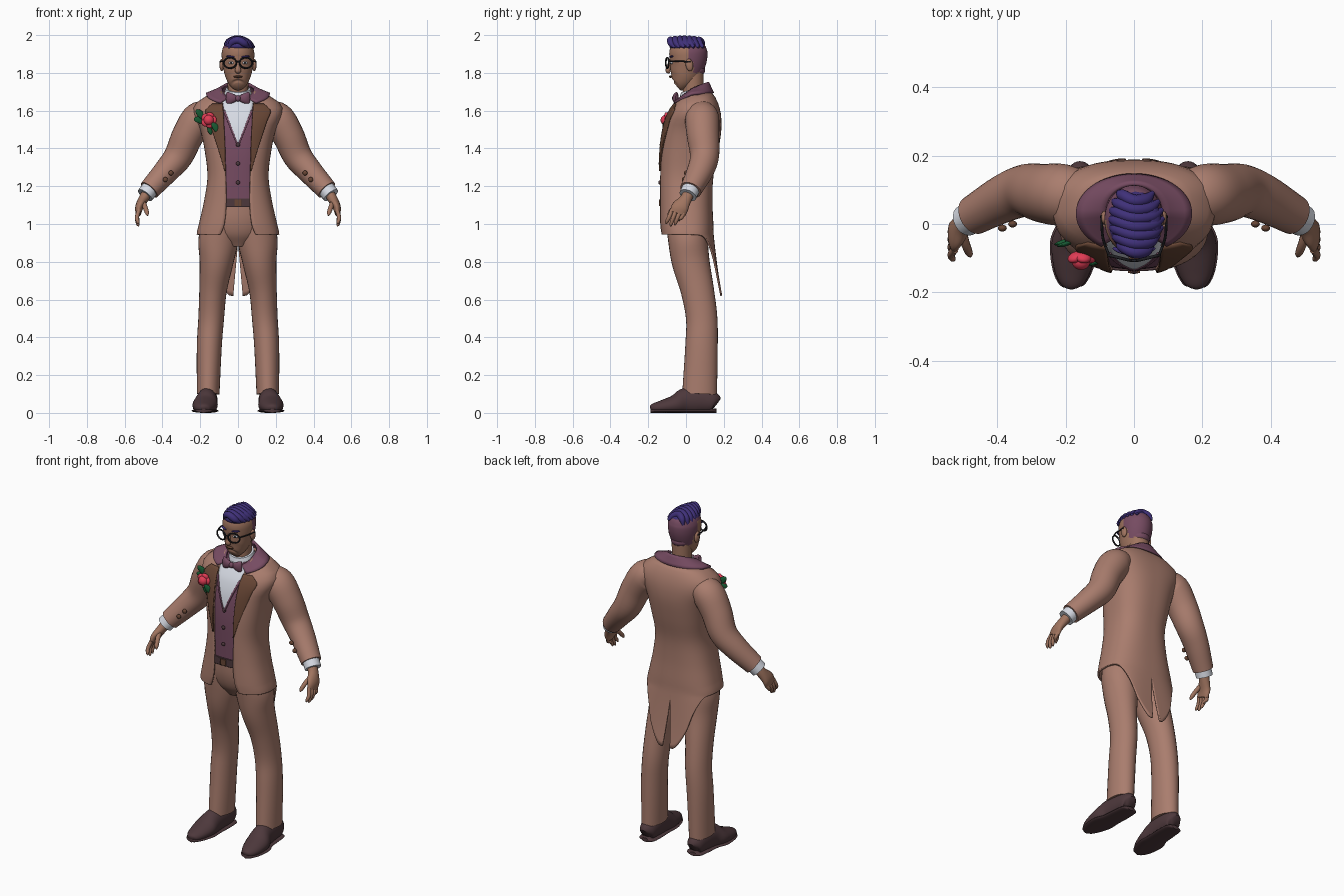
import bpy, bmesh
from math import sin, cos, pi, asin, radians
from mathutils import Vector, Matrix, Euler

if "Cube" in bpy.data.objects:
    bpy.data.objects.remove(bpy.data.objects["Cube"])


def material(name, *rgb):
    m = bpy.data.materials.new(name)
    m.use_nodes = True
    m.diffuse_color = (*rgb, 1)
    b = m.node_tree.nodes["Principled BSDF"]
    b.inputs["Base Color"].default_value = (*rgb, 1)
    b.inputs["Roughness"].default_value = 0.8
    return m


TAN = material("tan cloth", .40, .205, .155)
SKIN = material("skin", .35, .175, .115)
MAUVE = material("mauve", .18, .07, .12)
INDIGO = material("indigo hair", .05, .03, .19)
BROWN = material("brown satin", .14, .062, .036)
SHOE = material("dark leather", .075, .04, .045)
WHITE = material("white linen", .68, .71, .78)
RED = material("rose red", .75, .045, .09)
GREEN = material("leaf green", .01, .11, .035)
BLACK = material("black", .014, .014, .017)


def finish(name, bm, mats, mirror=False, thick=0, rule=None):
    """Turn a bmesh into a smooth object, optionally mirrored and thickened."""
    bmesh.ops.recalc_face_normals(bm, faces=bm.faces)
    if rule:
        for f in bm.faces:
            f.material_index = rule(f.calc_center_median())
    me = bpy.data.meshes.new(name)
    bm.to_mesh(me)
    bm.free()
    for m in mats:
        me.materials.append(m)
    ob = bpy.data.objects.new(name, me)
    bpy.context.collection.objects.link(ob)
    bpy.ops.object.select_all(action="DESELECT")
    bpy.context.view_layer.objects.active = ob
    ob.select_set(True)
    bpy.ops.object.shade_smooth_by_angle(angle=radians(45))
    if mirror:
        ob.modifiers.new("mirror", "MIRROR").merge_threshold = .0005
    if thick:
        s = ob.modifiers.new("thickness", "SOLIDIFY")
        s.thickness, s.offset = thick, 0
    return ob


def at(table, t):
    """Smooth lookup in rows of (key, values...) with rising keys."""
    t = min(max(t, table[0][0]), table[-1][0])
    i = max(k for k in range(len(table) - 1) if table[k][0] <= t)
    p, q = table[i], table[i + 1]
    o, r = table[max(i - 1, 0)], table[min(i + 2, len(table) - 1)]
    h = q[0] - p[0]
    s = (t - p[0]) / h
    out = []
    for k in range(1, len(p)):
        m0, m1 = h * (q[k] - o[k]) / (q[0] - o[0]), h * (r[k] - p[k]) / (r[0] - p[0])
        out.append((2*s**3 - 3*s*s + 1)*p[k] + (s**3 - 2*s*s + s)*m0
                   + (3*s*s - 2*s**3)*q[k] + (s**3 - s*s)*m1)
    return out


def skin_rows(rows, closed=False, caps=False):
    bm = bmesh.new()
    vs = [[bm.verts.new(p) for p in row] for row in rows]
    n = len(vs[0])
    for a, b in zip(vs, vs[1:]):
        for k in range(n if closed else n - 1):
            j = (k + 1) % n
            bm.faces.new((a[k], a[j], b[j], b[k]))
    if caps:
        bm.faces.new(vs[0])
        bm.faces.new(vs[-1])
    return bm


def tube(name, pts, mat, ref=(0, 1, 0), n=20, steps=5, mirror=False,
         floor=None, tilt=0, rule=None, mats=None, caps=True):
    """Loft ellipses along a smooth path of (x, y, z, half side, half ref)."""
    table = [(i, *p) for i, p in enumerate(pts)]
    count = (len(pts) - 1) * steps
    path = [at(table, i / steps) for i in range(count + 1)]
    rows = []
    for i, p in enumerate(path):
        c = Vector(p[:3])
        t = (Vector(path[min(i + 1, count)][:3]) - Vector(path[max(i - 1, 0)][:3])).normalized()
        side = t.cross(Vector(ref)).normalized()
        up = side.cross(t)
        row = [c + side * p[3] * cos(2*pi*k/n) + up * p[4] * sin(2*pi*k/n) for k in range(n)]
        for v in row:
            v.z += tilt * (v.y - c.y)
            if floor is not None:
                v.z = max(v.z, floor)
        rows.append(row)
    return finish(name, skin_rows(rows, True, caps), mats or [mat], mirror, 0, rule)


def ball(name, loc, size, mat, rot=(0, 0, 0), mirror=False):
    bm = bmesh.new()
    bmesh.ops.create_uvsphere(bm, u_segments=20, v_segments=12, radius=1)
    bm.transform(Matrix.LocRotScale(Vector(loc), Euler(rot), Vector(size)))
    return finish(name, bm, [mat], mirror)


# Coat body by height: half width, front y, back y
TORSO = [(.6, .20, -.10, .19), (.75, .21, -.12, .165), (.94, .214, -.13, .142),
         (1.0, .202, -.135, .14), (1.12, .175, -.136, .135), (1.25, .157, -.137, .14),
         (1.38, .17, -.134, .165), (1.5, .195, -.118, .182), (1.58, .23, -.092, .18),
         (1.63, .225, -.062, .168), (1.67, .17, -.03, .15), (1.70, .12, -.0, .125)]
# Hem height by angle from the middle of the back
HEM = [(0, .62), (.05, .625), (.3, .72), (.6, .83), (1.0, .915), (1.3, .94), (3.2, .945)]
OPENING = [(.92, .11), (.95, .09), (1.0, .072), (1.1, .062), (1.3, .066), (1.55, .076), (1.7, .085)]


def power(z):
    return 2.6 + 1.4 * min(max((.94 - z) / .2, 0), 1)


def torso_point(th, z, inset=0):
    rx, yf, yb = at(TORSO, z)
    e = 2 / power(z)
    s, c = sin(th), cos(th)
    sx = abs(s) ** e * (1 if s >= 0 else -1)
    cy = abs(c) ** e * (1 if c >= 0 else -1)
    return Vector(((rx - inset) * sx, (yf + yb) / 2 - ((yb - yf) / 2 - inset) * cy, z))


def front_y(x, z):
    rx, yf, yb = at(TORSO, z)
    p = power(z)
    return (yf + yb) / 2 - (yb - yf) / 2 * max(1 - abs(x / rx) ** p, 0) ** (1 / p)


def angle_for(x, z):
    return asin(min(x / at(TORSO, z)[0], 1) ** (power(z) / 2))


# Tailcoat, open at the front with a split tail
rows = []
for j in range(40):
    row = []
    for k in range(49):
        u = 1 - (1 - k / 48) ** 1.6
        low = at(HEM, pi * (1 - u))[0]
        z = 1.7 - .7 * j / 24 if j <= 24 else 1 - (1 - low) * (j - 24) / 15
        start = angle_for(at(OPENING, z)[0], z)
        end = pi - angle_for(max(.9 - z, 0) * .09, z)
        p = torso_point(start + (end - start) * u, z)
        p.x = 0 if abs(p.x) < 1e-5 else p.x
        row.append(p)
    rows.append(row)
finish("tailcoat", skin_rows(rows), [TAN], True, .01)

# Waistcoat body under the coat
rows = [[torso_point(2*pi*k/48, 1.11 + .57*j/24, .005) for k in range(48)] for j in range(25)]
finish("waistcoat", skin_rows(rows, True, True), [MAUVE])


def strip(name, edges, off, mat, thick, mirror=False):
    """Plate following the chest between two edges given as (z, x0, x1)."""
    rows = []
    for j in range(25):
        z = edges[0][0] + (edges[-1][0] - edges[0][0]) * j / 24
        a, b = at(edges, z)
        rows.append([(a + (b-a)*k/10, front_y(a + (b-a)*k/10, z) - off, z) for k in range(11)])
    return finish(name, skin_rows(rows), [mat], mirror, thick)


strip("shirt_front", [(1.43, -.002, .002), (1.52, -.042, .042), (1.6, -.073, .073), (1.67, -.085, .085)],
      .0, WHITE, .006)
strip("lapel", [(1.28, .065, .07), (1.4, .068, .105), (1.55, .075, .155), (1.6, .078, .172),
                (1.635, .082, .135)], .009, BROWN, .008, True)
strip("waistcoat_edge", [(1.42, -.001, .007), (1.52, .037, .047), (1.6, .068, .08)], .003, MAUVE, .008, True)
strip("belt", [(1.09, -.09, .09), (1.135, -.09, .09)], -.004, SHOE, .012)
strip("belt_buckle", [(1.095, -.018, .018), (1.13, -.018, .018)], .004, BROWN, .008)
for z in (1.22, 1.32, 1.42):
    ball("waistcoat_button", (0, front_y(0, z) - .002, z), (.011, .007, .011), SHOE)

# Turned-down coat collar around the neck
rows = []
for j in range(5):
    s = j / 4
    row = []
    for k in range(25):
        th = .6 + (pi - .6) * k / 24
        f, b = max(cos(th), 0), max(-cos(th), 0)
        inner = Vector((.083 * sin(th), .035 - .08 * cos(th), 1.715 - .06 * f + .035 * b))
        outer = Vector((.168 * sin(th), .03 - .112 * cos(th), 1.688 - .055 * f + .004 * b))
        p = inner.lerp(outer, s)
        p.x = 0 if k == 24 else p.x
        row.append(p)
    rows.append(row)
finish("coat_collar", skin_rows(rows), [MAUVE], True, .014)

# Sleeves, cuffs and hands
tube("sleeve", [(.14, .085, 1.585, .06, .07), (.205, .085, 1.56, .088, .09), (.265, .09, 1.47, .084, .086),
                (.315, .098, 1.36, .077, .077), (.38, .075, 1.28, .067, .07),
                (.47, .025, 1.18, .056, .058)], TAN, n=28, mirror=True)
tube("shirt_cuff", [(.455, .033, 1.2, .046, .048), (.492, .01, 1.152, .046, .047)], WHITE, mirror=True)
tube("palm", [(.475, .02, 1.175, .027, .03), (.502, -.002, 1.13, .026, .032), (.522, -.03, 1.09, .022, .045),
              (.528, -.045, 1.055, .015, .042)], SKIN, mirror=True)
for name, y, tip in (("index", -.078, 1.0), ("middle", -.055, .988), ("ring", -.032, .993), ("little", -.011, 1.015)):
    tube(name + "_finger", [(.524, y + .004, 1.075, .011, .012), (.535, y - .012, 1.035, .011, .011),
                            (.53, y - .024, tip + .012, .009, .009), (.526, y - .026, tip, .003, .003)],
         SKIN, n=10, steps=3, mirror=True)
tube("thumb", [(.505, -.02, 1.12, .014, .016), (.492, -.06, 1.09, .013, .013), (.482, -.085, 1.06, .011, .011),
               (.478, -.094, 1.045, .004, .004)], SKIN, n=10, steps=3, mirror=True)
for x, y, z in ((.355, .0, 1.27), (.385, -.012, 1.235)):
    ball("sleeve_button", (x, y, z), (.013, .01, .013), BROWN, mirror=True)

# Trousers and shoes
tube("trouser_leg", [(.158, .072, .10, .06, .092), (.152, .082, .35, .066, .086), (.142, .083, .5, .068, .083),
                     (.132, .06, .65, .073, .088), (.114, .025, .8, .09, .1), (.104, .01, .92, .105, .105),
                     (.09, .0, 1.05, .08, .11)], TAN, n=28, mirror=True)
tube("trouser_seat", [(0, .005, .88, .06, .06), (0, .005, .94, .14, .1), (0, .0, 1.02, .17, .12),
                      (0, .0, 1.11, .16, .126)], TAN, n=32)
LAST = [(.158, .162, .045, .02, .025), (.158, .145, .055, .045, .055), (.16, .08, .065, .052, .07),
        (.165, 0, .06, .055, .072), (.174, -.06, .042, .067, .052), (.18, -.13, .03, .055, .036),
        (.182, -.175, .024, .034, .024), (.182, -.188, .02, .01, .01)]
tube("shoe", LAST, SHOE, ref=(0, 0, 1), mirror=True, floor=.004)
tube("shoe_sole", [(x, y, .011, a + .005, .011) for x, y, z, a, b in LAST], SHOE, ref=(0, 0, 1), mirror=True)

# Neck, shirt collar and bow tie
tube("neck", [(0, .035, 1.62, .056, .056), (0, .038, 1.72, .055, .055), (0, .036, 1.82, .058, .058)], SKIN)
tube("shirt_collar", [(0, .035, 1.62, .082, .078), (0, .036, 1.68, .074, .072), (0, .038, 1.715, .066, .064)],
     WHITE, tilt=.35, n=28)
tube("bow_wing", [(.005, -.055, 1.665, .01, .013), (.035, -.056, 1.665, .015, .028), (.056, -.05, 1.665, .012, .034),
                  (.06, -.048, 1.665, .006, .028)], MAUVE, ref=(0, 0, 1), mirror=True)
ball("bow_knot", (0, -.06, 1.665), (.015, .014, .017), MAUVE)

# Head with cropped sides
tube("head", [(0, -.05, 1.73, .022, .022), (0, -.037, 1.742, .045, .047), (0, -.014, 1.78, .066, .075),
              (0, .004, 1.83, .079, .091), (0, .012, 1.88, .086, .1), (0, .012, 1.92, .084, .099),
              (0, .012, 1.955, .066, .08), (0, .012, 1.975, .025, .03)], None, n=56, steps=7,
     mats=[SKIN, MAUVE],
     rule=lambda c: 1 if c.z > 1.93 or (c.y > .012 and c.z > 1.855) or (c.y > .04 and c.z > 1.8) else 0)
ball("nape_hair", (0, .052, 1.815), (.055, .05, .035), MAUVE)
ball("ear", (.086, .018, 1.842), (.012, .02, .033), SKIN, (.15, 0, 0), True)
tube("nose", [(0, -.078, 1.865, .008, .008), (0, -.09, 1.835, .011, .012), (0, -.095, 1.812, .017, .013),
              (0, -.085, 1.802, .01, .008)], SKIN, n=12)
ball("mouth", (0, -.081, 1.78), (.025, .009, .006), BROWN)
ball("eye", (.037, -.077, 1.853), (.014, .006, .007), WHITE, (0, 0, .3), True)
ball("iris", (.037, -.0815, 1.853), (.006, .004, .006), BLACK, mirror=True)
ball("eyebrow", (.04, -.078, 1.886), (.024, .008, .005), INDIGO, (0, -.1, .35), True)

# Spectacles
ring = [(.042 + .033 * cos(t * pi / 12), -.099 + .008 * cos(t * pi / 12), 1.853 + .028 * sin(t * pi / 12),
         .0045, .0045) for t in range(25)]
tube("spectacle_rim", ring, BLACK, n=8, steps=1, mirror=True)
tube("spectacle_arm", [(.073, -.092, 1.862, .004, .004), (.091, -.04, 1.862, .004, .004),
                       (.095, .025, 1.858, .004, .004)], BLACK, ref=(0, 0, 1), n=8, mirror=True)
tube("spectacle_bridge", [(-.011, -.107, 1.86, .004, .004), (.011, -.107, 1.86, .004, .004)],
     BLACK, ref=(0, 0, 1), n=8)

# Swept hair on top, made of crossing locks
ball("hair_cap", (.004, .004, 1.945), (.077, .093, .042), INDIGO)
for i in range(7):
    y = -.074 + .025 * i
    k = 1 - (abs(i - 3) / 3) ** 2 * .35
    tube("hair_lock", [(-.072 * k, y + .016, 1.93, .006, .008), (-.05 * k, y + .008, 1.953 + .01 * k, .018, .017),
                       (0, y - .008, 1.962 + .018 * k, .019, .018), (.052 * k, y - .004, 1.948 + .012 * k, .019, .018),
                       (.086 * k, y + .016, 1.935, .006, .007)], INDIGO, n=12)

# Buttonhole flower
fx, fz = -.155, 1.55
fy = front_y(fx, fz) - .02
ball("rose_heart", (fx, fy - .012, fz), (.027, .025, .027), RED)
for i in range(5):
    a = i * 2 * pi / 5
    ball("rose_petal", (fx + .02 * cos(a), fy, fz + .02 * sin(a)), (.024, .015, .024), RED, (.5 * sin(a), 0, -.5 * cos(a)))
for dx, dz, rot in ((-.042, .03, .75), (.04, -.042, .85), (-.045, .0, .2), (.008, -.042, 1.4)):
    y = front_y(fx + dx, fz + dz) - .012
    ball("rose_leaf", (fx + dx, y, fz + dz), (.036, .007, .018), GREEN, (0, rot, .3))
